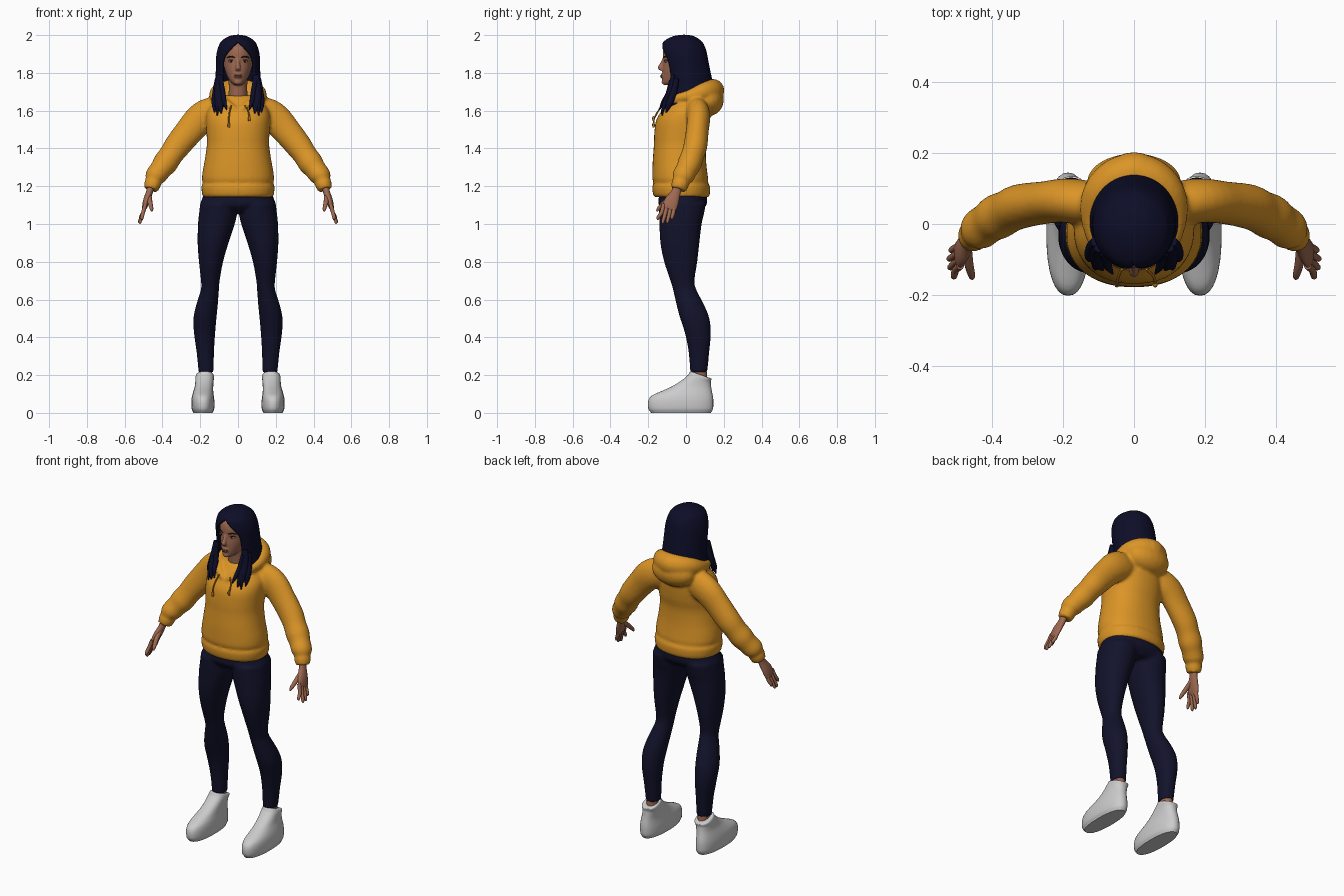
import bpy, bmesh, math
from mathutils import Vector, Matrix


def material(name, rgb):
    m = bpy.data.materials.new(name)
    m.diffuse_color = (*rgb, 1)
    return m


SKIN = material("skin", (0.34, 0.14, 0.082))
NAVY = material("navy_cloth", (0.006, 0.006, 0.024))
HAIR = material("dark_hair", (0.004, 0.004, 0.021))
MUSTARD = material("mustard_cloth", (0.71, 0.30, 0.02))
CORD = material("cord", (0.45, 0.18, 0.012))
GREY = material("shoe_grey", (0.60, 0.60, 0.61))
WHITE = material("eye_white", (0.55, 0.5, 0.47))
DARK = material("eye_dark", (0.012, 0.008, 0.008))
LIP = material("lip", (0.27, 0.085, 0.06))


def smooth_rows(rows, steps):
    """Catmull-Rom interpolation between rows of numbers."""
    out = []
    for i in range(len(rows) - 1):
        p0, p1 = rows[max(i - 1, 0)], rows[i]
        p2, p3 = rows[i + 1], rows[min(i + 2, len(rows) - 1)]
        for s in range(steps):
            t = s / steps
            out.append([0.5 * (2 * b + (c - a) * t + (2 * a - 5 * b + 4 * c - d) * t * t
                               + (3 * b - a - 3 * c + d) * t ** 3)
                        for a, b, c, d in zip(p0, p1, p2, p3)])
    return out + [list(rows[-1])]


def loft(bm, rows, ref=None, steps=3, n=24, power=2.0):
    """Closed tube through rows (x, y, z, a, b); rings are level, or follow the path if ref is given."""
    rows = smooth_rows(rows, steps)
    rings = []
    for i, (x, y, z, a, b) in enumerate(rows):
        u, v = Vector((1, 0, 0)), Vector((0, 1, 0))
        if ref:
            t = Vector(rows[min(i + 1, len(rows) - 1)][:3]) - Vector(rows[max(i - 1, 0)][:3])
            t.normalize()
            u = Vector(ref)
            u = (u - t * u.dot(t)).normalized()
            v = t.cross(u)
        ring = []
        for k in range(n):
            c, s = math.cos(2 * math.pi * k / n), math.sin(2 * math.pi * k / n)
            c = math.copysign(abs(c) ** (2 / power), c)
            s = math.copysign(abs(s) ** (2 / power), s)
            ring.append(bm.verts.new(Vector((x, y, z)) + u * a * c + v * b * s))
        rings.append(ring)
    for r, q in zip(rings, rings[1:]):
        for k in range(n):
            bm.faces.new((r[k], r[(k + 1) % n], q[(k + 1) % n], q[k]))
    bm.faces.new(rings[0][::-1])
    bm.faces.new(rings[-1])


def box(z, x0, x1, y0, y1):
    """Level ring given by its extents."""
    return ((x0 + x1) / 2, (y0 + y1) / 2, z, (x1 - x0) / 2, (y1 - y0) / 2)


def ball(bm, loc, size):
    bmesh.ops.create_uvsphere(bm, u_segments=20, v_segments=12, radius=1,
                              matrix=Matrix.Translation(loc) @ Matrix.Diagonal((*size, 1)))


def make(name, bm, mat, mirror=False, voxel=0, relax=4):
    bmesh.ops.recalc_face_normals(bm, faces=bm.faces)
    for f in bm.faces:
        f.smooth = len(f.verts) <= 4
    me = bpy.data.meshes.new(name)
    bm.to_mesh(me)
    bm.free()
    me.materials.append(mat)
    ob = bpy.data.objects.new(name, me)
    bpy.context.collection.objects.link(ob)
    if mirror:
        ob.modifiers.new("mirror", 'MIRROR').use_mirror_merge = False
    if voxel:
        r = ob.modifiers.new("fuse", 'REMESH')
        r.mode, r.voxel_size, r.use_smooth_shade = 'VOXEL', voxel, True
        s = ob.modifiers.new("relax", 'SMOOTH')
        s.factor, s.iterations = 0.5, relax
    return ob


# Hoodie: body, sleeves, cuffs and hood fused together
bm = bmesh.new()
loft(bm, [box(z, -w, w, y0, y1) for z, w, y0, y1 in (
    (1.142, .182, -.162, .118), (1.155, .19, -.174, .126), (1.20, .194, -.179, .127),
    (1.216, .185, -.170, .116), (1.235, .191, -.178, .118), (1.28, .187, -.178, .112),
    (1.34, .176, -.176, .106), (1.42, .165, -.170, .106), (1.48, .167, -.168, .118),
    (1.55, .170, -.158, .126), (1.60, .162, -.128, .126), (1.65, .125, -.088, .115),
    (1.68, .085, -.06, .10))], n=36, power=2.2)
for s in (1, -1):
    loft(bm, [(s * x, y, z, a, b) for x, y, z, a, b in (
        (.09, .05, 1.60, .06, .075), (.15, .062, 1.583, .063, .085), (.20, .066, 1.555, .062, .083),
        (.255, .060, 1.495, .060, .076), (.32, .05, 1.415, .063, .070), (.355, .035, 1.365, .061, .064),
        (.385, .020, 1.322, .064, .066), (.41, .004, 1.288, .058, .058), (.437, -.016, 1.252, .058, .056),
        (.447, -.026, 1.226, .045, .043), (.452, -.031, 1.212, .047, .045),
        (.460, -.04, 1.182, .040, .037))], ref=(0, 1, 0))
    loft(bm, [(s * x, y, z, a, b) for x, y, z, a, b in (
        (.012, -.118, 1.605, .014, .018), (.05, -.100, 1.632, .018, .022), (.095, -.055, 1.662, .024, .030),
        (.115, .02, 1.678, .034, .036), (.10, .085, 1.695, .050, .046), (.055, .128, 1.703, .060, .055),
        (0, .142, 1.706, .062, .060), (-.02, .142, 1.706, .060, .058))], ref=(0, 0, 1))
ball(bm, (0, .115, 1.655), (.135, .085, .085))
make("hoodie", bm, MUSTARD, voxel=.009)

# Kangaroo pocket flap edge and drawstrings
bm = bmesh.new()
for x, z in ((-.048, 1.51), (.06, 1.545)):
    s = math.copysign(1, x)
    loft(bm, [(s * .035, -.128, 1.628, .004, .004), (x * .9, -.146, 1.60, .004, .004),
              (x, -.166, 1.565, .004, .004), (x, -.172, z + .025, .004, .004),
              (x, -.172, z + .018, .007, .007), (x, -.172, z, .006, .006)], ref=(1, 0, 0), n=8)
make("drawstrings", bm, CORD)

# Leggings: pelvis and both legs fused together
bm = bmesh.new()
loft(bm, [box(z, -w, w, y0, y1) for z, w, y0, y1 in (
    (1.19, .172, -.135, .105), (1.14, .188, -.144, .112), (1.10, .197, -.145, .108),
    (1.065, .15, -.11, .075))], n=32, power=2.2)
for s in (1, -1):
    loft(bm, [box(z, *sorted((s * x0, s * x1)), y0, y1) for z, x0, x1, y0, y1 in (
        (1.11, .004, .200, -.144, .106), (1.05, .006, .207, -.143, .095), (1.0, .017, .212, -.141, .083),
        (.9, .050, .214, -.136, .071), (.8, .079, .207, -.116, .060), (.7, .097, .196, -.083, .045),
        (.65, .101, .197, -.068, .056), (.57, .107, .222, -.050, .097), (.5, .114, .236, -.031, .124),
        (.42, .121, .233, -.005, .132), (.32, .127, .219, .014, .123), (.215, .129, .209, .022, .113))],
        n=28)
make("leggings", bm, NAVY, voxel=.009, relax=3)

# Ankles
bm = bmesh.new()
loft(bm, [box(.24, .137, .203, .035, .108), box(.15, .14, .2, .035, .115)])
make("ankles", bm, SKIN, mirror=True)

# Ankle-high shoes, collar dipping to the back
bm = bmesh.new()
loft(bm, [box(*r) for r in (
    (.004, .134, .236, -.185, .132), (.02, .126, .245, -.199, .143), (.06, .125, .247, -.201, .145),
    (.09, .128, .243, -.183, .142), (.115, .131, .236, -.130, .137), (.14, .131, .229, -.075, .133),
    (.17, .129, .226, -.026, .131), (.20, .127, .225, .010, .134), (.216, .130, .221, .020, .134),
    (.219, .136, .214, .028, .128))], n=32, power=2.3)
for v in bm.verts:
    if v.co.z > .16:
        v.co.z -= (v.co.z - .16) * max(0, v.co.y - .03) * 6
    if v.co.z < .006:
        v.co.z = 0
make("shoes", bm, GREY, mirror=True)

# Hands
bm = bmesh.new()
loft(bm, [(.457, -.036, 1.225, .024, .020), (.468, -.052, 1.172, .025, .018),
          (.484, -.074, 1.125, .038, .018), (.495, -.088, 1.088, .039, .013),
          (.498, -.092, 1.078, .030, .008)], ref=(0, 1, 0), n=20)
for y0, y1, x1, z1 in ((-.118, -.148, .508, 1.022), (-.100, -.122, .518, 1.002),
                       (-.080, -.098, .520, 1.004), (-.062, -.074, .515, 1.024)):
    loft(bm, [(.49, y0, 1.105, .011, .011), (.503, y0 * .6 + y1 * .4, 1.06, .0105, .0105),
              (x1, y1, z1 + .012, .009, .009), (x1, y1, z1, .004, .004)], ref=(0, 1, 0), n=10)
loft(bm, [(.472, -.07, 1.15, .015, .015), (.466, -.112, 1.115, .013, .013),
          (.458, -.145, 1.082, .010, .010), (.456, -.154, 1.067, .004, .004)], ref=(1, 0, 0), n=10)
make("hands", bm, SKIN, mirror=True)

# Head and neck with nose, brow ridge and cheeks
bm = bmesh.new()
loft(bm, [box(z, -w, w, y0, y1) for z, w, y0, y1 in (
    (1.735, .018, -.112, -.06), (1.75, .036, -.125, -.02), (1.78, .057, -.126, .04),
    (1.82, .071, -.125, .07), (1.86, .078, -.121, .085), (1.90, .080, -.123, .09),
    (1.94, .070, -.112, .08), (1.975, .045, -.07, .05))], n=32)
loft(bm, [(0, .01, 1.60, .062, .06), (0, -.005, 1.68, .05, .052), (0, -.012, 1.78, .05, .055)])
loft(bm, [(0, -.117, 1.875, .009, .008), (0, -.126, 1.85, .010, .012),
          (0, -.137, 1.828, .014, .014), (0, -.130, 1.813, .012, .010)], n=14)
ball(bm, (0, -.123, 1.783), (.022, .012, .013))
ball(bm, (0, -.112, 1.752), (.022, .018, .016))
make("head", bm, SKIN, voxel=.005, relax=3)

# Eyes, brows and lips
for name, mat, loc, size in (("eyes", WHITE, (.036, -.104, 1.862), (.015, .009, .0065)),
                             ("irises", DARK, (.036, -.109, 1.862), (.0065, .006, .006))):
    bm = bmesh.new()
    ball(bm, loc, size)
    make(name, bm, mat, mirror=True)
bm = bmesh.new()
loft(bm, [(.017, -.119, 1.881, .003, .003), (.037, -.110, 1.887, .004, .004),
          (.056, -.093, 1.881, .002, .003)], ref=(0, 0, 1), n=8)
loft(bm, [(.020, -.112, 1.864, .002, .003), (.036, -.110, 1.870, .002, .004),
          (.052, -.098, 1.864, .002, .003)], ref=(0, 0, 1), n=8)
make("brows_and_lashes", bm, DARK, mirror=True)
bm = bmesh.new()
ball(bm, (0, -.127, 1.787), (.021, .0085, .0045))
ball(bm, (0, -.127, 1.779), (.018, .0095, .005))
make("lips", bm, LIP)

# Hair shell: level arcs open at the face (z, half width, front, back, opening angle)
bm = bmesh.new()
N, arcs = 40, []
for z, w, y0, y1, ang in smooth_rows((
        (1.997, .004, -.014, -.006, 0), (1.990, .045, -.065, .04, 0), (1.965, .084, -.112, .078, 0),
        (1.94, .098, -.124, .094, 14), (1.91, .107, -.127, .104, 29), (1.87, .112, -.123, .112, 42),
        (1.80, .113, -.115, .126, 45), (1.74, .116, -.110, .138, 43), (1.70, .121, -.110, .138, 40),
        (1.66, .126, -.118, .125, 35), (1.62, .128, -.125, .11, 34)), 3):
    a0, arc = math.radians(max(ang, 0)), []
    for k in range(N + 1):
        a = a0 + (2 * math.pi - 2 * a0) * k / N
        arc.append(bm.verts.new((w * math.sin(a), (y0 + y1) / 2 - (y1 - y0) / 2 * math.cos(a), z)))
    arcs.append(arc)
for r, q in zip(arcs, arcs[1:]):
    for k in range(N):
        bm.faces.new((r[k], r[k + 1], q[k + 1], q[k]))
bm.faces.new(arcs[0][:N])
bmesh.ops.remove_doubles(bm, verts=bm.verts, dist=.0001)
hair = make("hair", bm, HAIR)
sol = hair.modifiers.new("thickness", 'SOLIDIFY')
sol.thickness, sol.offset = .010, 0

# Loose front locks over the chest
bm = bmesh.new()
for pts in (((.095, -.068, 1.79, .018, .012), (.100, -.082, 1.71, .024, .015),
             (.098, -.110, 1.64, .022, .015), (.088, -.130, 1.585, .003, .003)),
            ((.108, -.05, 1.77, .014, .014), (.117, -.065, 1.70, .018, .018),
             (.124, -.088, 1.64, .016, .018), (.124, -.105, 1.59, .003, .003)),
            ((.090, -.080, 1.76, .012, .010), (.080, -.096, 1.69, .014, .012),
             (.072, -.122, 1.645, .011, .010), (.060, -.140, 1.605, .003, .003)),
            ((.104, -.075, 1.72, .012, .012), (.110, -.095, 1.66, .014, .014),
             (.108, -.120, 1.615, .010, .010), (.110, -.126, 1.575, .003, .003))):
    loft(bm, pts, ref=(1, 0, 0), steps=4, n=12)
make("front_locks", bm, HAIR, mirror=True)
